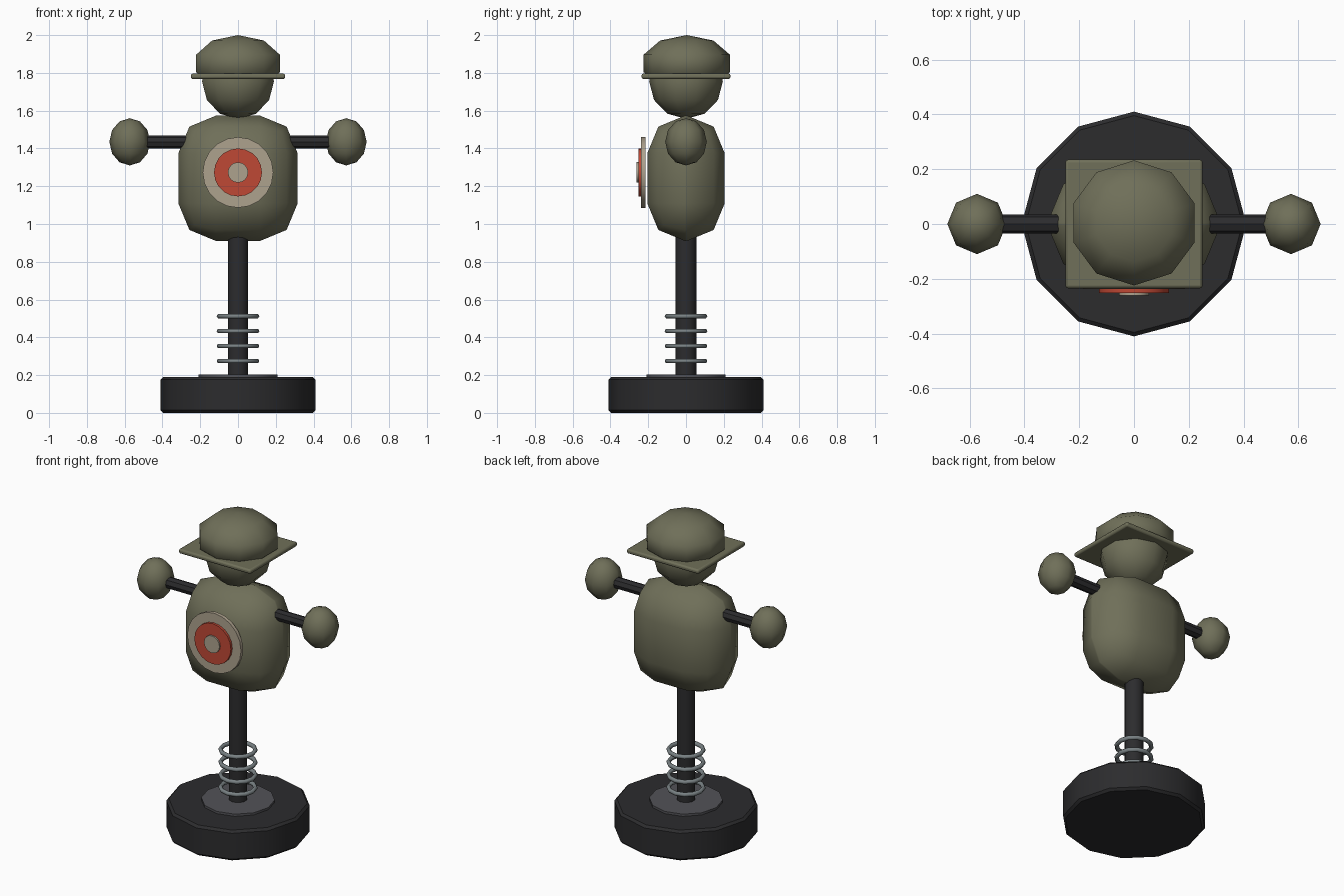
import bpy
import bmesh
from math import radians
from mathutils import Matrix, Vector

cube = bpy.data.objects.get("Cube")
if cube:
    bpy.data.objects.remove(cube, do_unlink=True)


def material(name, rgb):
    mat = bpy.data.materials.new(name)
    mat.use_nodes = True
    colour = (*rgb, 1.0)
    mat.diffuse_color = colour
    mat.node_tree.nodes["Principled BSDF"].inputs["Base Color"].default_value = colour
    return mat


olive = material("olive cloth", (0.16, 0.16, 0.10))
black = material("black rubber", (0.025, 0.025, 0.027))
grey = material("dark grey plate", (0.085, 0.085, 0.095))
steel = material("spring steel", (0.19, 0.22, 0.23))
cream = material("target cream", (0.42, 0.36, 0.27))
red = material("target red", (0.52, 0.065, 0.035))


def finish(obj, mat, bevel=0.0, segments=1, angle=40):
    obj.data.materials.append(mat)
    if bevel:
        mod = obj.modifiers.new("rounded edges", "BEVEL")
        mod.width = bevel
        mod.segments = segments
        mod.limit_method = "ANGLE"
        mod.angle_limit = radians(50)
    bpy.ops.object.select_all(action="DESELECT")
    obj.select_set(True)
    bpy.context.view_layer.objects.active = obj
    if angle:
        bpy.ops.object.shade_smooth_by_angle(angle=radians(angle))
    else:
        bpy.ops.object.shade_smooth()
    return obj


def mesh_object(name, bm, centre):
    mesh = bpy.data.meshes.new(name)
    bm.to_mesh(mesh)
    bm.free()
    obj = bpy.data.objects.new(name, mesh)
    obj.location = centre
    bpy.context.collection.objects.link(obj)
    return obj


def ball(name, centre, radii, sides, rings, mat):
    bm = bmesh.new()
    bmesh.ops.create_uvsphere(bm, u_segments=sides, v_segments=rings, radius=1,
                              matrix=Matrix.Diagonal((*radii, 1)))
    return finish(mesh_object(name, bm, centre), mat, angle=0)


def rod(name, start, end, radius, sides, mat, bevel=0.0):
    start, end = Vector(start), Vector(end)
    axis = end - start
    turn = Vector((0, 0, 1)).rotation_difference(axis).to_matrix().to_4x4()
    bm = bmesh.new()
    bmesh.ops.create_cone(bm, cap_ends=True, segments=sides, radius1=radius,
                          radius2=radius, depth=axis.length, matrix=turn)
    return finish(mesh_object(name, bm, (start + end) / 2), mat, bevel)


def box(name, centre, size, bevel, segments, mat, angle):
    bm = bmesh.new()
    bmesh.ops.create_cube(bm, size=1, matrix=Matrix.Diagonal((*size, 1)))
    return finish(mesh_object(name, bm, centre), mat, bevel, segments, angle)


# Stand
rod("base", (0, 0, 0), (0, 0, 0.19), 0.41, 12, black, bevel=0.014)
rod("base_plate", (0, 0, 0.18), (0, 0, 0.204), 0.21, 12, grey)
rod("pole", (0, 0, 0.19), (0, 0, 0.98), 0.055, 10, black)

# Spring coils
for i in range(4):
    bpy.ops.mesh.primitive_torus_add(major_segments=12, minor_segments=6,
                                     major_radius=0.1, minor_radius=0.013,
                                     location=(0, 0, 0.275 + 0.079 * i))
    coil = bpy.context.object
    coil.name = f"spring_coil_{i + 1}"
    finish(coil, steel, angle=0)

# Body and head
box("torso", (0, 0, 1.242), (0.632, 0.41, 0.664), 0.2, 2, olive, 0)
ball("head", (0, 0, 1.755), (0.2, 0.195, 0.198), 10, 6, olive)

# Hat
ball("hat_crown", (0, 0.004, 1.85), (0.245, 0.24, 0.15), 10, 5, olive)
box("hat_brim", (0, 0, 1.782), (0.5, 0.47, 0.028), 0.01, 2, olive, 40)

# Arms and hands
for side, x in (("left", 1), ("right", -1)):
    rod(f"{side}_arm", (0.2 * x, 0, 1.434), (0.54 * x, 0, 1.434), 0.035, 8, black)
    ball(f"{side}_hand", (0.573 * x, 0, 1.435), (0.108, 0.11, 0.125), 8, 6, olive)

# Chest target, layered outwards
for name, back, front, radius, sides, mat in (
        ("target_outer", -0.215, -0.237, 0.187, 20, cream),
        ("target_middle", -0.23, -0.252, 0.127, 20, red),
        ("target_centre", -0.245, -0.261, 0.054, 16, cream)):
    rod(name, (0, back, 1.273), (0, front, 1.273), radius, sides, mat)
